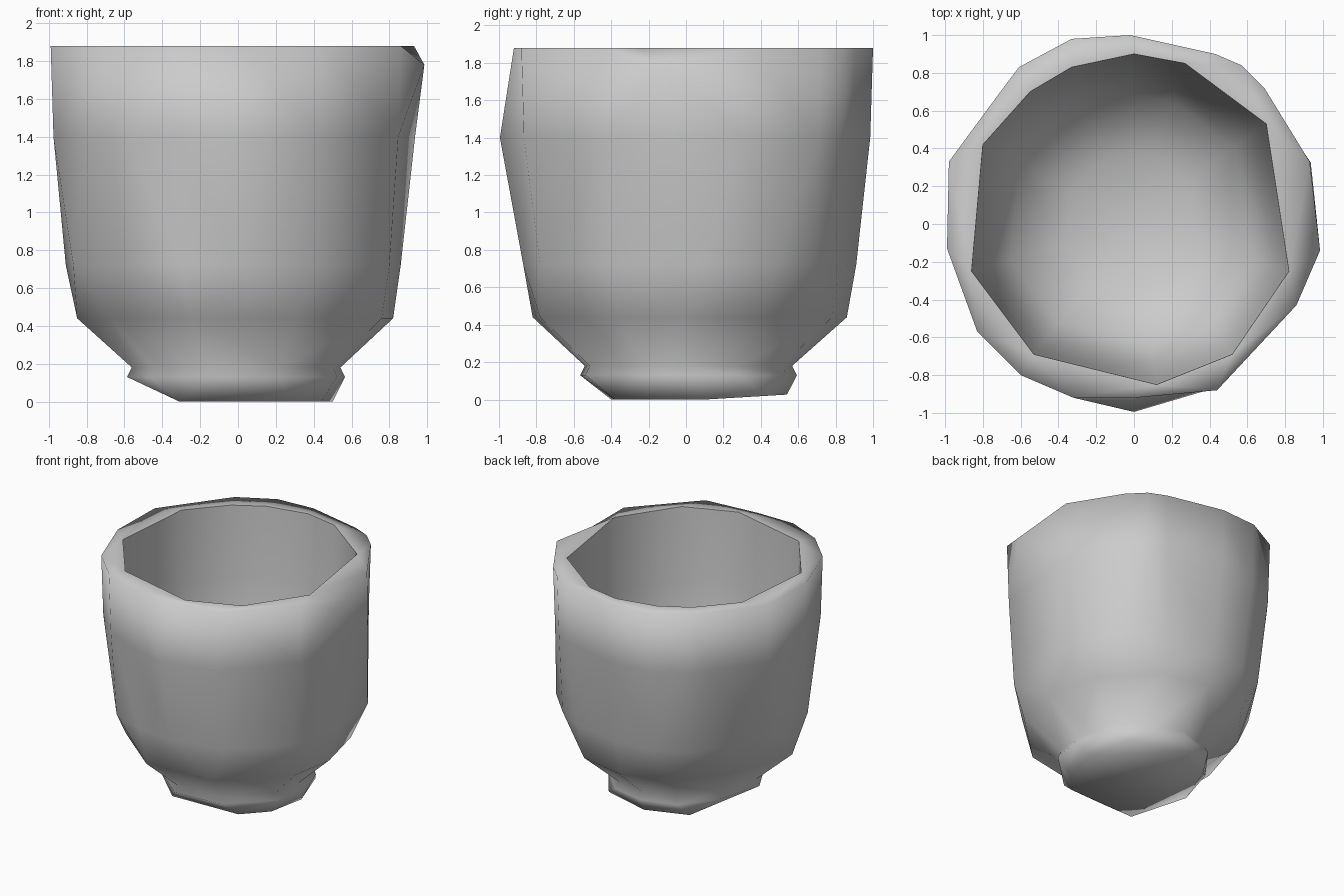
import bpy, bmesh, math

if "Cube" in bpy.data.objects:
    bpy.data.objects.remove(bpy.data.objects["Cube"], do_unlink=True)

# Irregular outlines seen from above
WIDE = [(-.02, 1), (-.33, .98), (-.61, .83), (-.70, .71), (-.98, .33),
        (-.99, -.13), (-.83, -.57), (-.60, -.80), (-.32, -.92), (0, -1.01),
        (.44, -.88), (.86, -.43), (.95, .33), (.69, .72), (.57, .84), (.43, .90)]
MIDDLE = [(0, .91), (-.30, .88), (-.56, .75), (-.87, .27), (-.91, .05), (-.87, -.32),
          (-.58, -.73), (-.30, -.84), (0, -.87), (.42, -.78), (.80, -.42), (.86, .10),
          (.83, .48), (.62, .70), (.40, .83)]
LOW = [(0, .86), (-.40, .75), (-.70, .35), (-.85, -.15), (-.68, -.47), (-.25, -.82),
       (.32, -.78), (.76, -.36), (.82, 0), (.72, .42), (.37, .78)]
BASE = [(0, .54), (-.32, .41), (-.31, -.40), (.27, -.38), (.44, -.20), (.50, .10), (.40, .42)]
INNER = [(0, .90), (-.33, .83), (-.55, .70), (-.80, .42), (-.86, -.25), (-.53, -.69),
         (.12, -.85), (.52, -.69), (.82, -.25), (.70, .53), (.27, .85)]

clay = bpy.data.materials.new("grey clay")
clay.use_nodes = True
clay.diffuse_color = (.6, .6, .6, 1)
clay.node_tree.nodes["Principled BSDF"].inputs["Base Color"].default_value = (.6, .6, .6, 1)

bm = bmesh.new()


def angle(vert):
    return math.atan2(vert.co.y, vert.co.x)


def ring(outline, scale, z):
    verts = [bm.verts.new((x * scale, y * scale, z)) for x, y in outline]
    return sorted(verts, key=angle)


def middle_angle(verts, k):
    """Angle halfway along side k of a ring."""
    n = len(verts)
    a, b = (angle(verts[i % n]) + math.tau * (i // n) for i in (k, k + 1))
    return (a + b) / 2


def stitch(a, b):
    """Join two rings of any counts with triangles."""
    i = j = 0
    while i < len(a) or j < len(b):
        p, q = a[i % len(a)], b[j % len(b)]
        if j == len(b) or (i < len(a) and middle_angle(a, i) <= middle_angle(b, j)):
            i += 1
            bm.faces.new((p, a[i % len(a)], q))
        else:
            j += 1
            bm.faces.new((p, b[j % len(b)], q))


# Uneven lip: pulled in at the front, dipped at one side
lip_outline = [(min(x, .93), max(y, -.92)) for x, y in WIDE] + [(.985, -.14)]
lip = ring(lip_outline, 1, 1.88)
max(lip, key=lambda v: v.co.x).co.z = 1.78

# Foot, with a slightly tilted base
base = ring(BASE, 1, 0)
for v in base:
    v.co.z = max(0, v.co.y - .1) * .06

# Outer wall from base to lip, then the rounded hollow back down
hollow = [ring(INNER, 1, 1.88), ring(INNER, .97, 1.3), ring(INNER, .90, .75),
          ring(INNER, .76, .45), ring(INNER, .42, .27)]
shell = [base, ring(LOW, .69, .13), ring(LOW, .66, .18), ring(LOW, 1, .44),
         ring(MIDDLE, 1, .72), ring(WIDE, .985, 1.4), lip] + hollow
for below, above in zip(shell, shell[1:]):
    stitch(below, above)

# Underside and floor of the hollow
bm.faces.new(base[::-1])
bmesh.ops.poke(bm, faces=[bm.faces.new(hollow[-1])], offset=-.04)

bmesh.ops.recalc_face_normals(bm, faces=bm.faces[:])
for face in bm.faces:
    face.smooth = True
inner_lip = hollow[0]
for v, w in zip(inner_lip, inner_lip[1:] + inner_lip[:1]):
    bm.edges.get((v, w)).smooth = False

mesh = bpy.data.meshes.new("cup")
bm.to_mesh(mesh)
bm.free()
mesh.materials.append(clay)
bpy.context.collection.objects.link(bpy.data.objects.new("cup", mesh))
